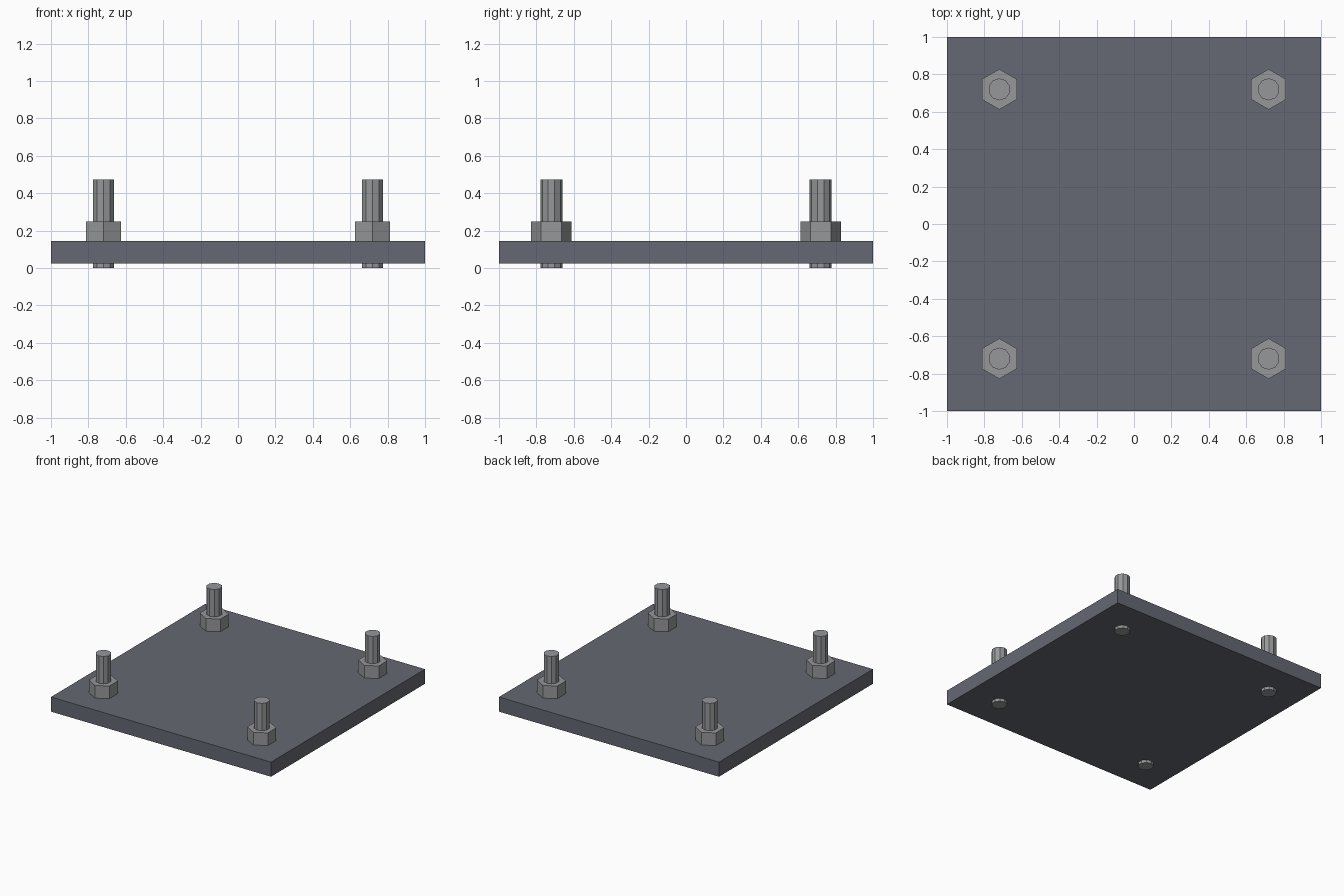
import bpy

cube = bpy.data.objects.get("Cube")
if cube:
    bpy.data.objects.remove(cube, do_unlink=True)


def make_material(name, rgb):
    mat = bpy.data.materials.new(name)
    mat.use_nodes = True
    color = (*rgb, 1.0)
    mat.diffuse_color = color
    mat.node_tree.nodes["Principled BSDF"].inputs["Base Color"].default_value = color
    return mat


def finish(name, mat):
    obj = bpy.context.object
    obj.name = name
    obj.data.materials.append(mat)
    return obj


def prism(name, sides, radius, x, y, bottom, top, mat):
    bpy.ops.mesh.primitive_cylinder_add(
        vertices=sides, radius=radius, depth=top - bottom,
        location=(x, y, (bottom + top) / 2))
    return finish(name, mat)


dark_steel = make_material("dark steel", (0.13, 0.14, 0.17))
light_steel = make_material("light steel", (0.30, 0.31, 0.32))

PLATE_BOTTOM, PLATE_TOP = 0.024, 0.144
NUT_TOP, ROD_TOP = 0.248, 0.472
OFFSET = 0.72

# Square base plate
bpy.ops.mesh.primitive_cube_add(size=1, location=(0, 0, (PLATE_BOTTOM + PLATE_TOP) / 2))
bpy.context.object.scale = (2, 2, PLATE_TOP - PLATE_BOTTOM)
bpy.ops.object.transform_apply(location=False, rotation=False, scale=True)
finish("base_plate", dark_steel)

# Anchor rod and hex nut at each corner
for side, sx in (("left", 1), ("right", -1)):
    for end, sy in (("front", -1), ("back", 1)):
        x, y = sx * OFFSET, sy * OFFSET
        prism(f"{end}_{side}_rod", 10, 0.059, x, y, 0, ROD_TOP, light_steel)
        prism(f"{end}_{side}_nut", 6, 0.108, x, y, PLATE_TOP, NUT_TOP, light_steel)
